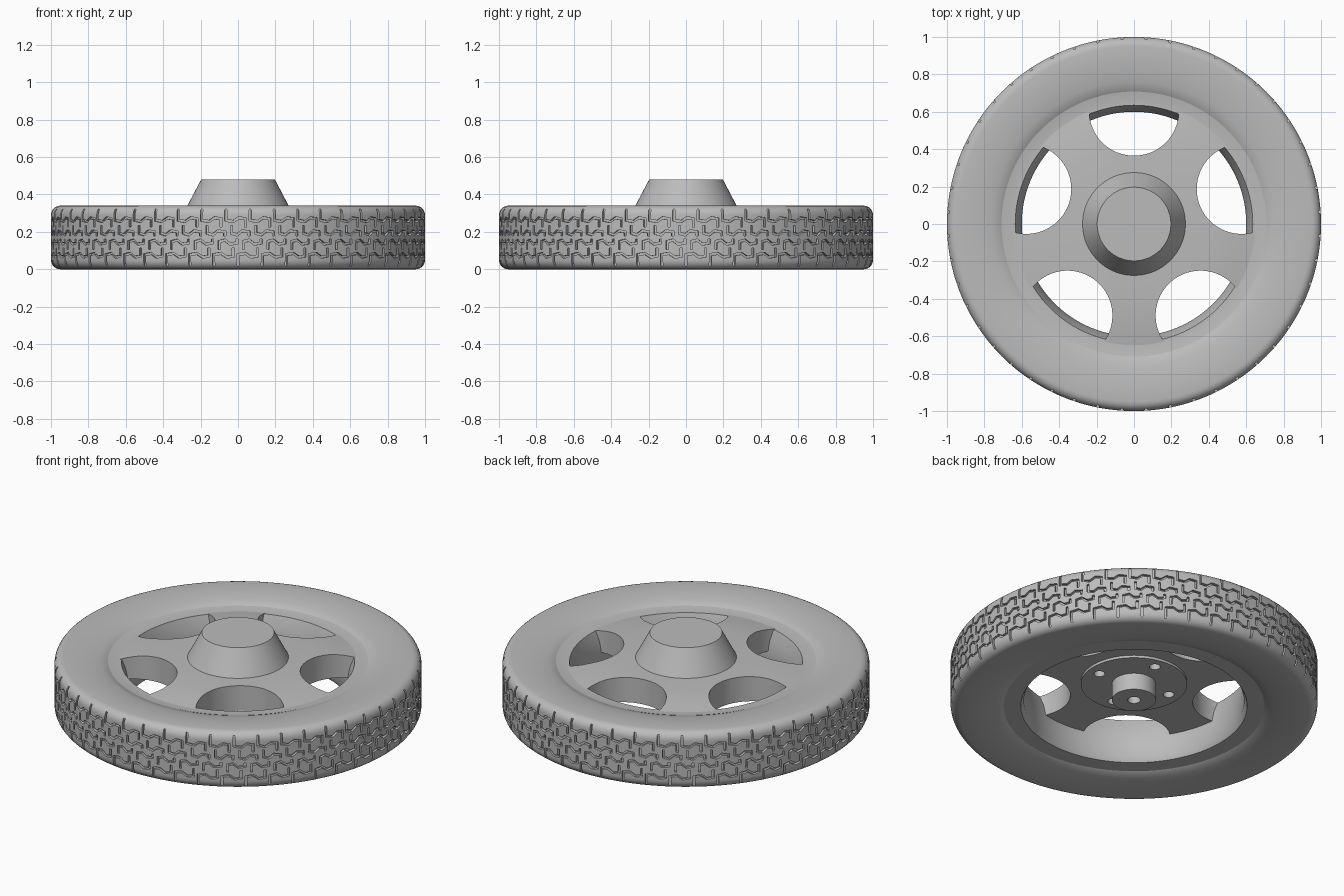
import bpy, bmesh, math
from mathutils import Vector

if "Cube" in bpy.data.objects:
    bpy.data.objects.remove(bpy.data.objects["Cube"], do_unlink=True)

grey = bpy.data.materials.new("plain_grey")
grey.use_nodes = True
grey.diffuse_color = (0.5, 0.5, 0.5, 1)
grey.node_tree.nodes["Principled BSDF"].inputs["Base Color"].default_value = (0.5, 0.5, 0.5, 1)

HEIGHT = 0.34
PITCHES = 48


def finish(name, bm):
    bmesh.ops.recalc_face_normals(bm, faces=bm.faces)
    mesh = bpy.data.meshes.new(name)
    bm.to_mesh(mesh)
    bm.free()
    mesh.materials.append(grey)
    obj = bpy.data.objects.new(name, mesh)
    bpy.context.collection.objects.link(obj)
    return obj


def lathe(name, profile, steps, closed):
    """Revolve an (r, z) profile about the z axis."""
    bm = bmesh.new()
    verts = [bm.verts.new((r, 0, z)) for r, z in profile]
    edges = [bm.edges.new(pair) for pair in zip(verts, verts[1:])]
    if closed:
        edges.append(bm.edges.new((verts[-1], verts[0])))
    bmesh.ops.spin(bm, geom=verts + edges, cent=(0, 0, 0), axis=(0, 0, 1),
                   angle=math.tau, steps=steps, use_merge=True)
    bmesh.ops.remove_doubles(bm, verts=bm.verts, dist=1e-5)
    return finish(name, bm)


def add_prism(bm, outline, z0, z1):
    """Extrude a flat (x, y) outline from z0 to z1."""
    low = [bm.verts.new((x, y, z0)) for x, y in outline]
    high = [bm.verts.new((x, y, z1)) for x, y in outline]
    bm.faces.new(low)
    bm.faces.new(high)
    for i in range(len(low)):
        j = (i + 1) % len(low)
        bm.faces.new((low[i], low[j], high[j], high[i]))


def circle(cx, cy, r, n=32):
    return [(cx + r * math.cos(math.tau * i / n), cy + r * math.sin(math.tau * i / n))
            for i in range(n)]


def add_groove(bm, path, start, width=0.012, r_in=0.984, r_out=1.03):
    """Bent strip wrapped round the tyre; path is (arc length, z)."""
    pts = [Vector(p) for p in path]
    rings = []
    for i, p in enumerate(pts):
        before = (p - pts[i - 1]).normalized() if i else None
        after = (pts[i + 1] - p).normalized() if i + 1 < len(pts) else None
        d1, d2 = before or after, after or before
        n1, n2 = Vector((-d1.y, d1.x)), Vector((-d2.y, d2.x))
        side = (n1 + n2).normalized()
        side *= width / 2 / max(side.dot(n1), 0.5)
        ring = []
        for q, r in ((p + side, r_in), (p - side, r_in), (p - side, r_out), (p + side, r_out)):
            a = start + q.x
            ring.append(bm.verts.new((r * math.cos(a), r * math.sin(a), q.y)))
        rings.append(ring)
    for a, b in zip(rings, rings[1:]):
        for k in range(4):
            m = (k + 1) % 4
            bm.faces.new((a[k], a[m], b[m], b[k]))
    bm.faces.new(rings[0])
    bm.faces.new(rings[-1])


def cut(target, cutter):
    mod = target.modifiers.new("cut", "BOOLEAN")
    mod.operation = "DIFFERENCE"
    mod.solver = "EXACT"
    mod.object = cutter
    bpy.context.view_layer.objects.active = target
    bpy.ops.object.modifier_apply(modifier=mod.name)
    bpy.data.objects.remove(cutter, do_unlink=True)


def smooth(obj):
    bpy.ops.object.select_all(action="DESELECT")
    obj.select_set(True)
    bpy.context.view_layer.objects.active = obj
    bpy.ops.object.shade_smooth_by_angle(angle=math.radians(30))


# Tyre: upper half profile, mirrored for the lower half
upper = [(0.69, 0.295), (0.71, 0.312), (0.76, 0.326), (0.82, 0.335), (0.88, HEIGHT)]
upper += [(0.95 + 0.05 * math.sin(t * math.pi / 12), 0.29 + 0.05 * math.cos(t * math.pi / 12))
          for t in range(7)]
tyre = lathe("tyre", upper + [(r, HEIGHT - z) for r, z in reversed(upper)], 192, True)

# Tread grooves: shoulder and centre shapes, mirrored below with a half-pitch shift
shoulder = [(0, 0.322), (0, 0.262), (0.04, 0.255), (0.07, 0.275), (0.105, 0.27), (0.105, 0.225)]
centre = [(0.03, 0.235), (0.03, 0.192), (0.06, 0.184), (0.088, 0.205), (0.125, 0.2), (0.125, 0.178)]
bm = bmesh.new()
for i in range(PITCHES):
    for path in (shoulder, centre):
        add_groove(bm, path, (i + 0.5) * math.tau / PITCHES)
        add_groove(bm, [(u, HEIGHT - z) for u, z in path], (i + 1) * math.tau / PITCHES)
cut(tyre, finish("tread_cutter", bm))
smooth(tyre)

# Rim barrel
barrel = lathe("rim_barrel", [(0.635, 0.303), (0.66, 0.303), (0.712, 0.311), (0.72, 0.29),
                              (0.72, 0.05), (0.712, 0.028), (0.617, 0.028), (0.6, 0.06),
                              (0.6, 0.17), (0.612, 0.24)], 128, True)
smooth(barrel)

# Spoked disc with conical hub and axle boss
disc = lathe("spoked_hub", [(0, 0.48), (0.197, 0.48), (0.275, 0.332), (0.42, 0.329), (0.52, 0.322),
                            (0.6, 0.31), (0.648, 0.303), (0.648, 0.18), (0.29, 0.18), (0.29, 0.165),
                            (0.12, 0.165), (0.12, 0.065), (0, 0.065)], 128, False)

# Five windows: a half round inner side closed by an outer arc
bm = bmesh.new()
window = [(0.605 + 0.24 * math.cos(a), 0.24 * math.sin(a))
          for a in (math.pi / 2 + math.pi * i / 32 for i in range(33))]
window += [(0.69 * math.cos(a), 0.69 * math.sin(a))
           for a in (-0.36 + 0.072 * i for i in range(11))]
for k in range(5):
    t = math.pi / 2 + k * math.tau / 5
    c, s = math.cos(t), math.sin(t)
    add_prism(bm, [(x * c - y * s, x * s + y * c) for x, y in window], 0.1, 0.4)

# Bolt holes and axle hole
for k in range(4):
    t = math.radians(81 + 90 * k)
    add_prism(bm, circle(0.22 * math.cos(t), 0.22 * math.sin(t), 0.03), 0.1, 0.25)
add_prism(bm, circle(0, 0, 0.035), 0.03, 0.13)
cut(disc, finish("window_cutter", bm))
smooth(disc)
